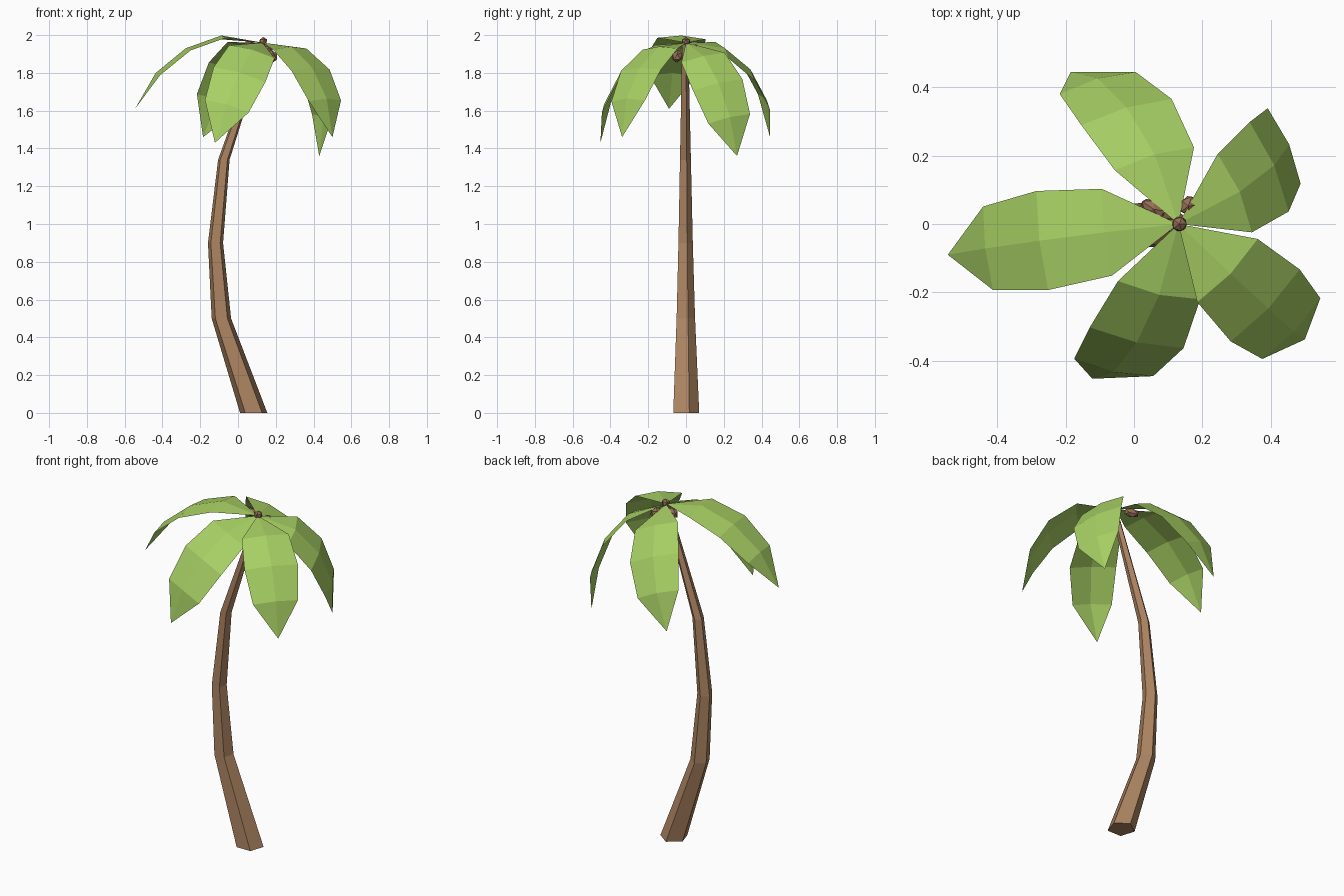
import bpy, bmesh, math
from mathutils import Vector

if "Cube" in bpy.data.objects:
    bpy.data.objects.remove(bpy.data.objects["Cube"])


def material(name, rgb):
    m = bpy.data.materials.new(name)
    m.diffuse_color = (*rgb, 1)
    m.use_nodes = True
    m.node_tree.nodes["Principled BSDF"].inputs["Base Color"].default_value = m.diffuse_color
    return m


GREEN = material("leaf green", (0.39, 0.63, 0.127))
BARK = material("bark brown", (0.413, 0.231, 0.122))
NUT = material("coconut brown", (0.30, 0.155, 0.095))


def finish(bm, name, mat):
    me = bpy.data.meshes.new(name)
    bm.to_mesh(me)
    bm.free()
    me.materials.append(mat)
    ob = bpy.data.objects.new(name, me)
    bpy.context.collection.objects.link(ob)
    return ob


# Curved five-sided trunk: (x, z, radius) rings, one flat side to the front
bm = bmesh.new()
rings = []
for x, z, r in [(0.083, 0, 0.076), (-0.088, 0.5, 0.054), (-0.119, 0.9, 0.042),
                (-0.075, 1.34, 0.032), (0.13, 1.95, 0.018)]:
    ring = []
    for i in range(5):
        a = math.radians(-126 + 72 * i)
        ring.append(bm.verts.new((x + r * math.cos(a), -0.006 + r * math.sin(a), z)))
    rings.append(ring)
for lo, hi in zip(rings, rings[1:]):
    for i in range(5):
        j = (i + 1) % 5
        bm.faces.new((lo[i], lo[j], hi[j], hi[i]))
bm.faces.new(rings[0][::-1])
bm.faces.new(rings[-1])
finish(bm, "trunk", BARK)

# Arched leaf: rows of (fraction of chord, height over chord, half width)
ROOT = Vector((0.13, 0, 1.96))
ROWS = [(0.232, 0.134, 0.128), (0.494, 0.161, 0.146), (0.758, 0.118, 0.123)]
FOLD = 0.018


def leaf(name, tip, side):
    chord = Vector(tip) - ROOT
    t = chord.normalized()
    s = Vector(side)
    s = (s - t * s.dot(t)).normalized()
    n = t.cross(s)
    if n.z < 0:
        s, n = -s, -n
    bm = bmesh.new()
    root, end = bm.verts.new(ROOT), bm.verts.new(tip)
    rows = []
    for f, h, w in ROWS:
        mid = ROOT + chord * f + n * h
        rows.append([bm.verts.new(mid + s * w * k - n * FOLD * abs(k)) for k in (-1, 0, 1)])
    for k in (0, 1):
        bm.faces.new((root, rows[0][k], rows[0][k + 1]))
        for a, b in zip(rows, rows[1:]):
            bm.faces.new((a[k], b[k], b[k + 1], a[k + 1]))
        bm.faces.new((rows[-1][k], end, rows[-1][k + 1]))
    bmesh.ops.recalc_face_normals(bm, faces=bm.faces)
    if sum((f.normal.dot(n) for f in bm.faces)) < 0:
        bmesh.ops.reverse_faces(bm, faces=bm.faces)
    finish(bm, name, GREEN)


leaf("leaf_left", (-0.545, -0.09, 1.61), (0.06, -1, 0))
leaf("leaf_back_left", (-0.185, 0.445, 1.46), (0.25, 0.07, -0.09))
leaf("leaf_back_right", (0.43, 0.27, 1.36), (-0.095, 0.24, 0.04))
leaf("leaf_front_right", (0.50, -0.338, 1.46), (-0.17, -0.17, 0))
leaf("leaf_front", (-0.122, -0.453, 1.43), (0.26, -0.058, -0.075))


# Crown knob and coconuts: low-poly balls stretched away from the crown
def nut(name, centre, radius, stretch):
    c = Vector(centre)
    out = (c - ROOT).normalized()
    bm = bmesh.new()
    bmesh.ops.create_icosphere(bm, subdivisions=1, radius=radius)
    for v in bm.verts:
        v.co += out * v.co.dot(out) * (stretch - 1)
        v.co += c
    finish(bm, name, NUT)


nut("crown_knob", (0.133, 0, 1.966), 0.024, 1.0)
nut("coconut_front", (0.18, -0.045, 1.888), 0.029, 1.3)
nut("coconut_left", (0.055, 0.045, 1.945), 0.026, 1.7)
nut("coconut_back", (0.16, 0.055, 1.925), 0.026, 1.3)
